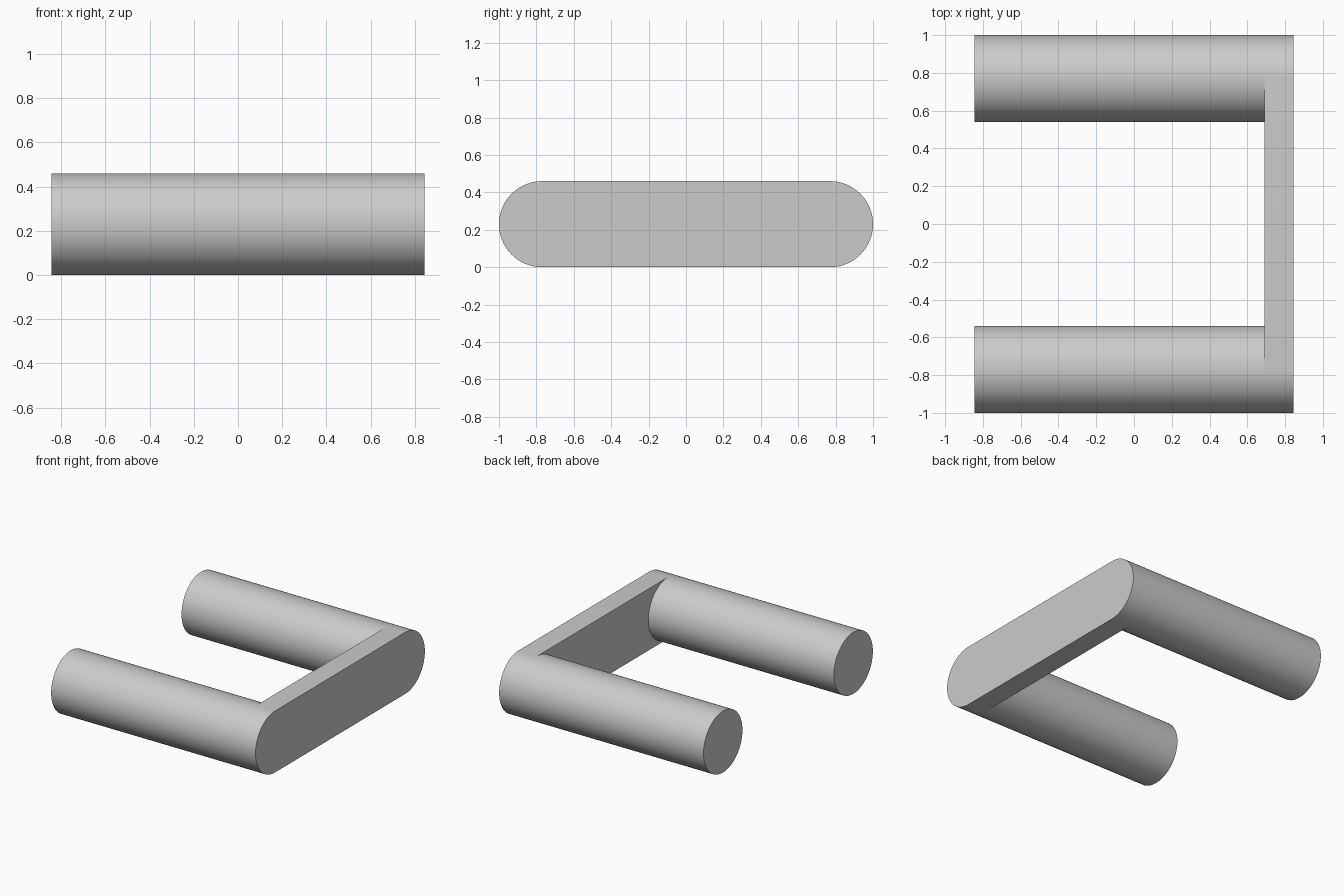
import bpy, bmesh
from math import sin, cos, pi

cube = bpy.data.objects.get("Cube")
if cube:
    bpy.data.objects.remove(cube, do_unlink=True)

RADIUS = 0.23
PIN_Y = 0.77
X_FREE, X_PLATE, X_OUTER = -0.845, 0.69, 0.845
STEPS = 32  # segments per half circle

steel = bpy.data.materials.new("plain_grey")
steel.use_nodes = True
GREY = (0.6, 0.6, 0.6, 1)
steel.diffuse_color = GREY
steel.node_tree.nodes["Principled BSDF"].inputs["Base Color"].default_value = GREY


def rounded_bar(name, y_min, y_max, x_min, x_max):
    """Extrude a round-ended (y, z) outline along x; equal centres give a cylinder."""
    outline = []
    for centre, start in ((y_max, -pi / 2), (y_min, pi / 2)):
        for i in range(STEPS + 1):
            a = start + pi * i / STEPS
            outline.append((centre + RADIUS * cos(a), RADIUS + RADIUS * sin(a)))
    bm = bmesh.new()
    face = bm.faces.new([bm.verts.new((x_min, y, z)) for y, z in outline])
    ext = bmesh.ops.extrude_face_region(bm, geom=[face], use_keep_orig=True)
    moved = [v for v in ext["geom"] if isinstance(v, bmesh.types.BMVert)]
    bmesh.ops.translate(bm, verts=moved, vec=(x_max - x_min, 0, 0))
    bmesh.ops.remove_doubles(bm, verts=bm.verts[:], dist=0.0001)
    bmesh.ops.recalc_face_normals(bm, faces=bm.faces[:])
    mesh = bpy.data.meshes.new(name)
    bm.to_mesh(mesh)
    bm.free()
    mesh.materials.append(steel)
    obj = bpy.data.objects.new(name, mesh)
    bpy.context.collection.objects.link(obj)
    bpy.ops.object.select_all(action="DESELECT")
    obj.select_set(True)
    bpy.context.view_layer.objects.active = obj
    bpy.ops.object.shade_smooth_by_angle(angle=pi / 6)
    return obj


# Flat round-ended plate joining the two pins
rounded_bar("link_plate", -PIN_Y, PIN_Y, X_PLATE, X_OUTER)

# Two parallel pins, flush with the plate ends
for name, y in (("front_pin", -PIN_Y), ("back_pin", PIN_Y)):
    rounded_bar(name, y, y, X_FREE, X_PLATE)
